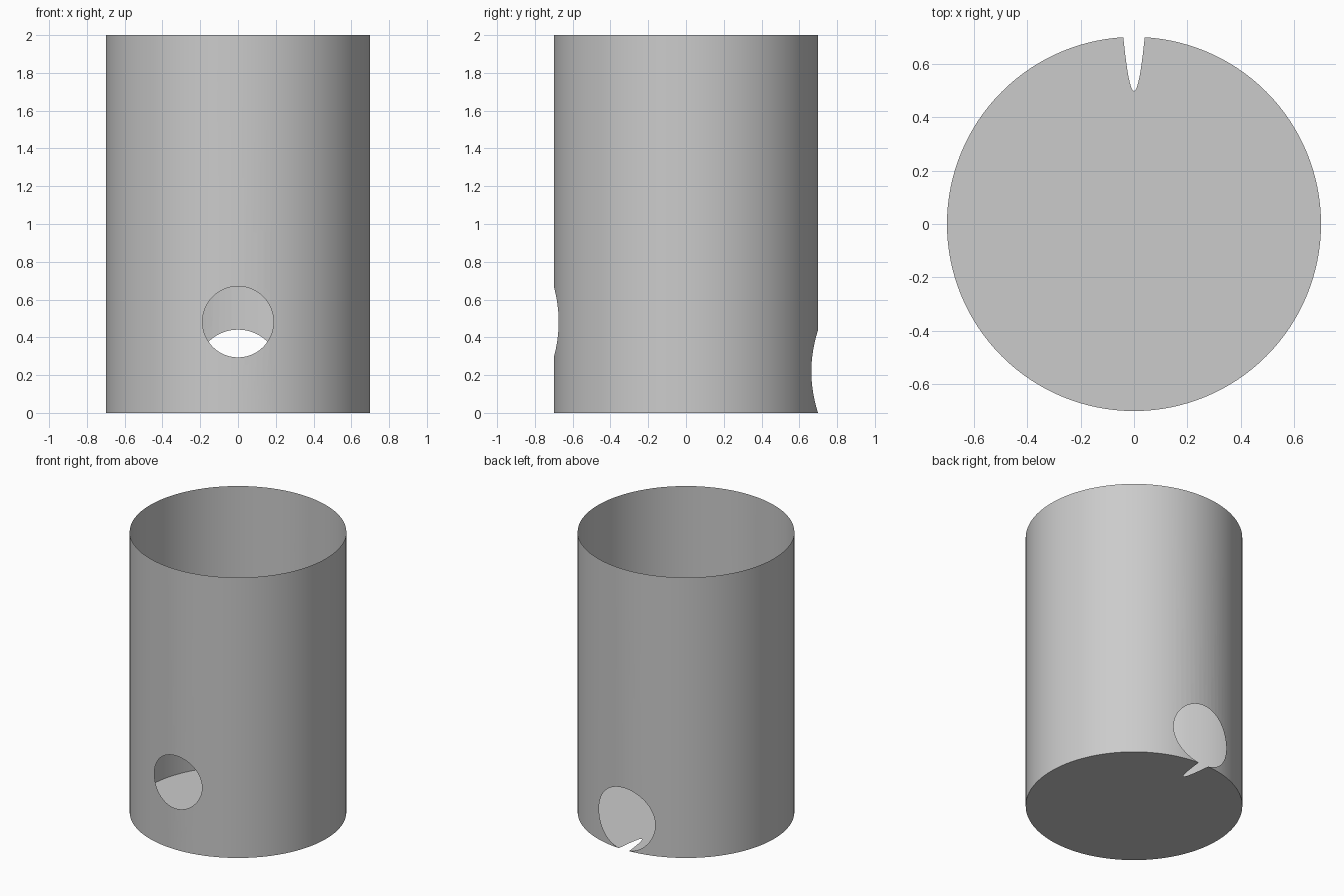
import bpy, bmesh, math
from mathutils import Matrix, Vector

default = bpy.data.objects.get("Cube")
if default:
    bpy.data.objects.remove(default, do_unlink=True)

RADIUS, HEIGHT = 0.70, 2.0

grey = bpy.data.materials.new("plain grey")
grey.use_nodes = True
colour = (0.6, 0.6, 0.6, 1)
grey.diffuse_color = colour
grey.node_tree.nodes["Principled BSDF"].inputs["Base Color"].default_value = colour


def cylinder(name, radius, depth, segments, matrix):
    bm = bmesh.new()
    bmesh.ops.create_cone(bm, cap_ends=True, segments=segments, radius1=radius,
                          radius2=radius, depth=depth, matrix=matrix)
    mesh = bpy.data.meshes.new(name)
    bm.to_mesh(mesh)
    bm.free()
    obj = bpy.data.objects.new(name, mesh)
    bpy.context.collection.objects.link(obj)
    return obj


def hole_cutter(name, radius, centre, slope):
    """Cylinder along y, sloping downwards towards the back."""
    turn = Matrix.Rotation(math.pi / 2 - math.atan(slope), 4, 'X')
    return cylinder(name, radius, 0.8, 256, Matrix.Translation(Vector(centre)) @ turn)


# Solid body, opened up into a thin cup after cutting
cup = cylinder("cup", RADIUS, HEIGHT, 128, Matrix.Translation((0, 0, HEIGHT / 2)))
cup.data.materials.append(grey)

# Front round hole, and a back hole that slopes down and nicks the floor
cutters = [hole_cutter("front_hole_cutter", 0.188, (0, -0.7, 0.482), 0),
           hole_cutter("back_hole_cutter", 0.222, (0, 0.7, 0.2184), 0.018)]
for cutter in cutters:
    cutter.hide_render = True
    mod = cup.modifiers.new(cutter.name, 'BOOLEAN')
    mod.operation = 'DIFFERENCE'
    mod.solver = 'EXACT'
    mod.object = cutter

bpy.context.view_layer.update()
cut = bpy.data.meshes.new_from_object(
    cup.evaluated_get(bpy.context.evaluated_depsgraph_get()))
cup.modifiers.clear()
cup.data = cut
for cutter in cutters:
    bpy.data.objects.remove(cutter, do_unlink=True)

# Keep only the outer wall and the floor: no lid, no tunnel sides
bm = bmesh.new()
bm.from_mesh(cut)
extra = []
for face in bm.faces:
    on_wall = all(v.co.xy.length > RADIUS * 0.999 for v in face.verts) and abs(face.normal.z) < 0.01
    on_wall = on_wall or (abs(face.normal.z) < 0.001 and
                          face.normal.xy.dot(face.calc_center_median().xy) > RADIUS * 0.99)
    on_floor = all(abs(v.co.z) < 0.0001 for v in face.verts)
    if not (on_wall or on_floor):
        extra.append(face)
bmesh.ops.delete(bm, geom=extra, context='FACES')
bm.to_mesh(cut)
bm.free()
cut.materials.clear()
cut.materials.append(grey)
for poly in cut.polygons:
    poly.material_index = 0

# Smooth wall with a crisp floor edge
bpy.ops.object.select_all(action='DESELECT')
cup.select_set(True)
bpy.context.view_layer.objects.active = cup
bpy.ops.object.shade_smooth_by_angle(angle=math.radians(30))
